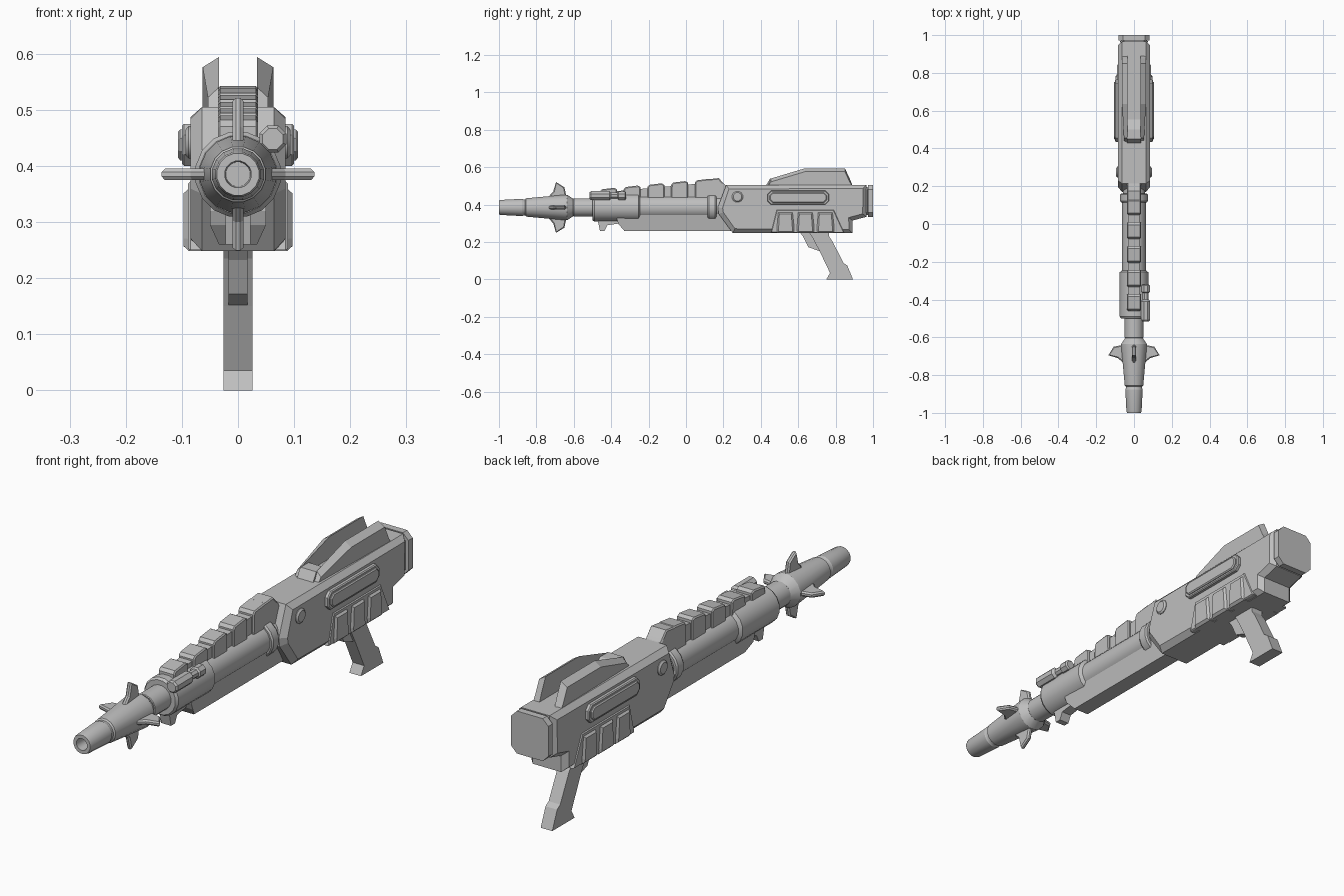
import bpy, bmesh, math
from mathutils import Matrix

cube = bpy.data.objects.get("Cube")
if cube:
    bpy.data.objects.remove(cube, do_unlink=True)

grey = bpy.data.materials.new("light_grey")
grey.use_nodes = True
grey.diffuse_color = (0.52, 0.52, 0.52, 1)
grey.node_tree.nodes["Principled BSDF"].inputs["Base Color"].default_value = (0.52, 0.52, 0.52, 1)

AXIS = 0.385  # height of the barrel centre line


def finish(name, bm, smooth=False):
    bmesh.ops.recalc_face_normals(bm, faces=bm.faces)
    mesh = bpy.data.meshes.new(name)
    bm.to_mesh(mesh)
    bm.free()
    mesh.materials.append(grey)
    obj = bpy.data.objects.new(name, mesh)
    bpy.context.collection.objects.link(obj)
    if smooth:
        bpy.ops.object.select_all(action='DESELECT')
        obj.select_set(True)
        bpy.context.view_layer.objects.active = obj
        bpy.ops.object.shade_smooth_by_angle(angle=math.radians(32))
    return obj


def prism(name, outline, x0, x1, rim=0, rise=0):
    """Side outline (y, z) spanning x0..x1; rim and rise chamfer both ends."""
    bm = bmesh.new()
    ends = []
    rings = [[bm.verts.new((x, y, z)) for y, z in outline] for x in (x0 + rise, x1 - rise)]
    for ring in rings:
        ends.append(bm.faces.new(ring))
    n = len(outline)
    for i in range(n):
        j = (i + 1) % n
        bm.faces.new((rings[0][i], rings[0][j], rings[1][j], rings[1][i]))
    bmesh.ops.recalc_face_normals(bm, faces=bm.faces)
    if rim:
        bmesh.ops.inset_individual(bm, faces=ends, thickness=rim, depth=rise)
    return finish(name, bm)


def lathe(name, profile, sides=16, x=0, z=AXIS, smooth=True):
    """Turn (y, radius) points around a line parallel to y."""
    bm = bmesh.new()
    rings = []
    for y, r in profile:
        ring = []
        for i in range(sides):
            a = 2 * math.pi * (i + 0.5) / sides
            ring.append(bm.verts.new((x + r * math.cos(a), y, z + r * math.sin(a))))
        rings.append(ring)
    for a, b in zip(rings, rings[1:]):
        for i in range(sides):
            j = (i + 1) % sides
            bm.faces.new((a[i], a[j], b[j], b[i]))
    bm.faces.new(rings[0])
    bm.faces.new(rings[-1])
    return finish(name, bm, smooth)


def box_outline(y0, y1, z0, z1, cut=0):
    if not cut:
        return [(y0, z0), (y1, z0), (y1, z1), (y0, z1)]
    return [(y0 + cut, z0), (y1 - cut, z0), (y1, z0 + cut), (y1, z1 - cut),
            (y1 - cut, z1), (y0 + cut, z1), (y0, z1 - cut), (y0, z0 + cut)]


# Muzzle with a hollow bore
lathe("muzzle", [(-0.93, 0.022), (-1, 0.024), (-1, 0.038), (-0.99, 0.041), (-0.875, 0.047),
                 (-0.87, 0.044), (-0.86, 0.044), (-0.855, 0.05), (-0.65, 0.069),
                 (-0.635, 0.069), (-0.595, 0.042), (-0.58, 0.042)])

# Stepped barrel
lathe("barrel", [(-0.605, 0.046), (-0.6, 0.05), (-0.5, 0.05), (-0.5, 0.07), (-0.49, 0.077),
                 (-0.255, 0.077), (-0.245, 0.064), (0.115, 0.064), (0.115, 0.07),
                 (0.122, 0.075), (0.155, 0.075), (0.162, 0.07), (0.162, 0.06), (0.25, 0.06)])

# Four swept fins around the muzzle
for i, side in enumerate(("top", "left", "bottom", "right")):
    fin = prism("fin_" + side, [(-0.755, 0.04), (-0.735, 0.058), (-0.71, 0.085), (-0.695, 0.136),
                                (-0.65, 0.108), (-0.64, 0.06), (-0.64, 0.04)],
                -0.01, 0.01, 0.006, 0.006)
    fin.data.transform(Matrix.Translation((0, 0, AXIS)) @ Matrix.Rotation(i * math.pi / 2, 4, 'Y'))

# Ribbed rail rising towards the receiver
prism("rail_base", [(-0.45, 0.42), (0.23, 0.42), (0.23, 0.5), (0.15, 0.52), (-0.45, 0.465)],
      -0.028, 0.028)
for i in range(5):
    y, top = -0.46 + i * 0.127, 0.482 + i * 0.012
    prism("rail_block_%d" % (i + 1), [(y, 0.42), (y + 0.09, 0.42), (y + 0.09, top),
                                      (y + 0.075, top + 0.008), (y + 0.01, top), (y, top - 0.012)],
          -0.036, 0.036, 0.006, 0.004)
prism("rail_end_block", [(0.1, 0.42), (0.24, 0.42), (0.24, 0.47), (0.2, 0.515),
                         (0.175, 0.542), (0.1, 0.533)], -0.036, 0.036, 0.006, 0.004)

# Fore stock below the barrel, narrowing downwards
stock = prism("fore_stock", [(-0.37, 0.32), (-0.36, 0.295), (-0.33, 0.26), (0.25, 0.26), (0.25, 0.36),
                             (-0.37, 0.36)], -0.05, 0.05)
for v in stock.data.vertices:
    if v.co.z < 0.28:
        v.co.x *= 0.68
prism("lower_lug", [(-0.475, 0.33), (-0.46, 0.26), (-0.435, 0.26), (-0.42, 0.29), (-0.35, 0.3), (-0.35, 0.33)],
      -0.022, 0.022)

# Small side tube on the model's left
lathe("side_tube", [(-0.515, 0.02), (-0.508, 0.026), (-0.41, 0.026), (-0.4, 0.017), (-0.365, 0.017),
                    (-0.36, 0.024), (-0.325, 0.024), (-0.32, 0.018)], 8, 0.062, 0.448, False)
prism("side_tube_mount", box_outline(-0.48, -0.34, 0.42, 0.45), 0.03, 0.062)

# Receiver and end cap
prism("receiver", [(0.17, 0.385), (0.215, 0.505), (0.965, 0.505), (0.965, 0.335), (0.89, 0.315),
                   (0.89, 0.248), (0.25, 0.248), (0.175, 0.35)], -0.085, 0.085, 0.026, 0.021)
prism("end_cap_neck", box_outline(0.95, 0.98, 0.345, 0.495), -0.074, 0.074, 0.024, 0.02)
prism("end_cap", box_outline(0.972, 1.0, 0.333, 0.505), -0.083, 0.083)
cap = bpy.data.objects["end_cap"]
bevel = cap.modifiers.new("corner_cut", 'BEVEL')
bevel.width = 0.025
bevel.segments = 1
bevel.limit_method = 'WEIGHT'
weights = cap.data.attributes.new("bevel_weight_edge", 'FLOAT', 'EDGE')
for e in cap.data.edges:
    a, b = (cap.data.vertices[k].co for k in e.vertices)
    weights.data[e.index].value = float(abs(a.y - b.y) > 0.01)

# Twin top rails with a sloped nose between them
for s, side in ((1, "left"), (-1, "right")):
    rail = prism("top_rail_" + side, [(0.43, 0.49), (0.455, 0.54), (0.635, 0.594), (0.85, 0.594),
                                      (0.875, 0.54), (0.895, 0.49)],
                 min(s * 0.034, s * 0.063), max(s * 0.034, s * 0.063))
    for v in rail.data.vertices:
        if abs(v.co.x) > 0.05 and v.co.z > 0.53:
            v.co.z -= 0.018
        if v.co.y < 0.5 and abs(v.co.x) > 0.05:
            v.co.x *= 0.85
prism("top_nose", [(0.42, 0.49), (0.45, 0.54), (0.5, 0.54), (0.56, 0.5)], -0.036, 0.036)

# Details repeated on both sides of the receiver
for s, side in ((1, "left"), (-1, "right")):
    def plate(name, outline, x0, x1, rim, rise):
        prism(name + "_" + side, outline, min(s * x0, s * x1), max(s * x0, s * x1), rim, rise)

    plate("side_panel_frame", box_outline(0.435, 0.765, 0.4, 0.475, 0.02), 0.06, 0.1, 0.004, 0.004)
    plate("side_panel", box_outline(0.447, 0.753, 0.41, 0.465, 0.016), 0.07, 0.107, 0.005, 0.004)
    plate("pouch_backing", [(0.455, 0.25), (0.485, 0.372), (0.79, 0.372), (0.845, 0.25)],
          0.05, 0.089, 0.004, 0.004)
    for i in range(3):
        y = 0.483 + i * 0.107
        plate("pouch_%d" % (i + 1), [(y, 0.27), (y + 0.008, 0.36), (y + 0.088, 0.36), (y + 0.098, 0.27),
                                     (y + 0.095, 0.248), (y + 0.005, 0.248)], 0.05, 0.097, 0.012, 0.01)
    knob = lathe("knob_" + side, [(0.05, 0.03), (0.088, 0.03), (0.094, 0.023)], 12, 0, 0)
    knob.data.transform(Matrix.Translation((0, 0.275, 0.442)) @ Matrix.Rotation(-s * math.pi / 2, 4, 'Z'))

# Grip and the narrower trigger housing ahead of it
prism("grip", [(0.65, 0.26), (0.67, 0.235), (0.715, 0.15), (0.77, 0.035), (0.75, 0), (0.893, 0),
               (0.862, 0.075), (0.842, 0.088), (0.785, 0.2), (0.765, 0.23), (0.765, 0.26)], -0.026, 0.026)
prism("trigger_housing", [(0.6, 0.26), (0.625, 0.232), (0.655, 0.172), (0.725, 0.148), (0.74, 0.26)],
      -0.017, 0.017)
